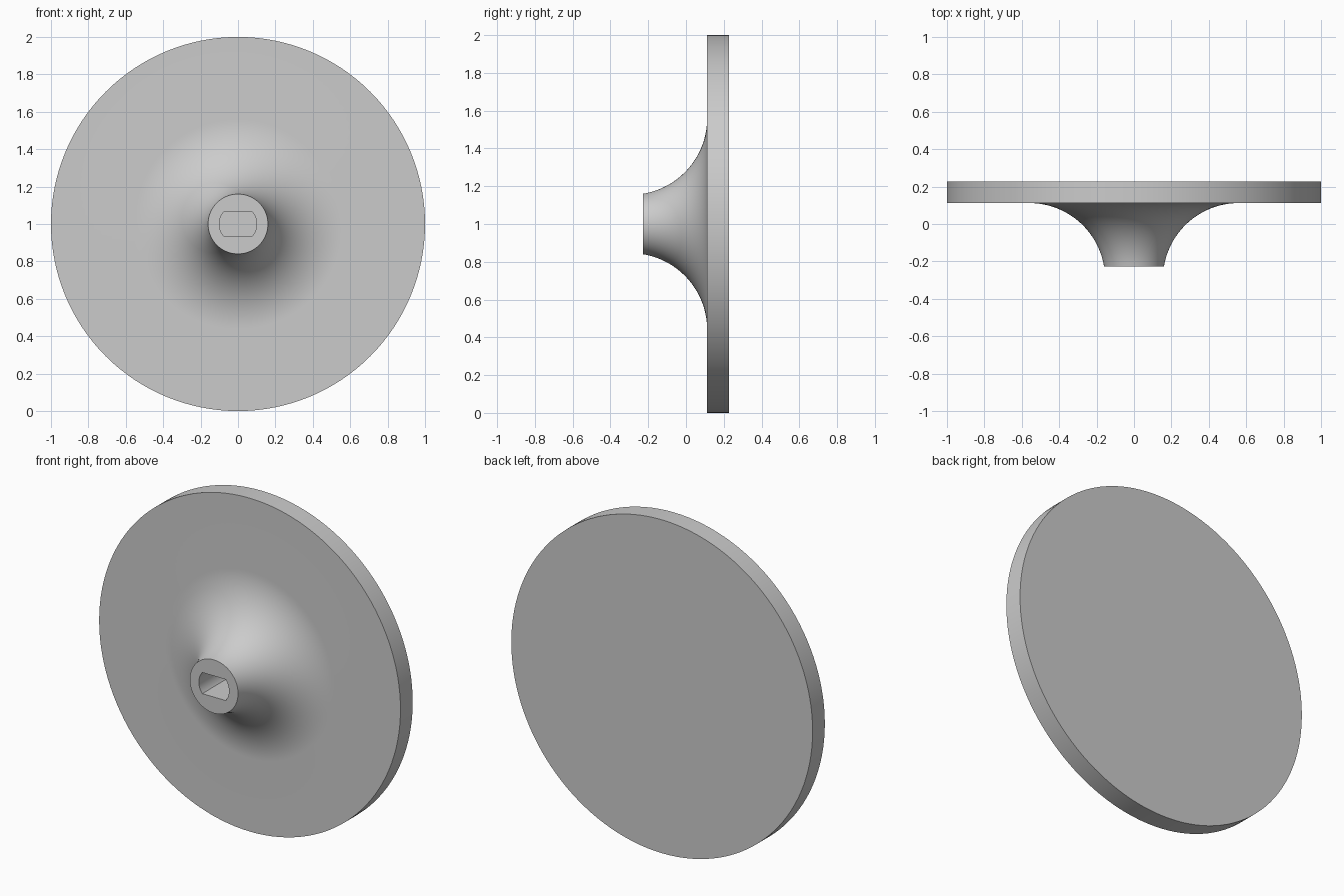
import bpy, bmesh
from math import sin, cos, pi, sqrt, atan2

if "Cube" in bpy.data.objects:
    bpy.data.objects.remove(bpy.data.objects["Cube"])

SEGMENTS = 128
HALF_DEPTH = 0.228       # half of the total depth along y
PLATE_FRONT = 0.112      # front face of the disc
TIP_RADIUS = 0.16
SLOT_RADIUS, SLOT_HALF = 0.1, 0.0634

grey = bpy.data.materials.new("plain grey")
grey.use_nodes = True
colour = (0.6, 0.6, 0.6, 1)
grey.diffuse_color = colour
grey.node_tree.nodes["Principled BSDF"].inputs["Base Color"].default_value = colour

bm = bmesh.new()


def ring(y, radius):
    """Closed ring around the y axis; radius is a function of the angle."""
    verts = []
    for i in range(SEGMENTS):
        a = 2 * pi * i / SEGMENTS
        r = radius(a)
        verts.append(bm.verts.new((r * cos(a), y, 1 + r * sin(a))))
    return verts


def round_ring(y, r):
    return ring(y, lambda a: r)


def slot_ring(y):
    # circle with two flats
    return ring(y, lambda a: min(SLOT_RADIUS, SLOT_HALF / max(abs(sin(a)), 0.01)))


# Slot floor, slot walls and flat tip of the hub
rings = [slot_ring(PLATE_FRONT), slot_ring(-HALF_DEPTH)]

# Concave fillet from the tip, tangent to the disc
flare = 0.56
height = PLATE_FRONT + HALF_DEPTH
run = flare - TIP_RADIUS
R = (run ** 2 + height ** 2) / (2 * height)
centre_y = PLATE_FRONT - R
start = atan2(-HALF_DEPTH - centre_y, run)
STEPS = 32
for i in range(STEPS + 1):
    a = start + (pi / 2 - start) * i / STEPS
    rings.append(round_ring(centre_y + R * sin(a), flare - R * cos(a)))

# Disc face and rim
rings += [round_ring(PLATE_FRONT, 1), round_ring(HALF_DEPTH, 1)]

for a, b in zip(rings, rings[1:]):
    for i in range(SEGMENTS):
        j = (i + 1) % SEGMENTS
        bm.faces.new((a[i], a[j], b[j], b[i]))
bm.faces.new(rings[0])
bm.faces.new(rings[-1])
bmesh.ops.recalc_face_normals(bm, faces=bm.faces)

mesh = bpy.data.meshes.new("disc_with_slotted_hub")
bm.to_mesh(mesh)
bm.free()
mesh.materials.append(grey)
disc = bpy.data.objects.new("disc_with_slotted_hub", mesh)
bpy.context.collection.objects.link(disc)

bpy.ops.object.select_all(action="DESELECT")
disc.select_set(True)
bpy.context.view_layer.objects.active = disc
bpy.ops.object.shade_smooth_by_angle(angle=pi / 6)
